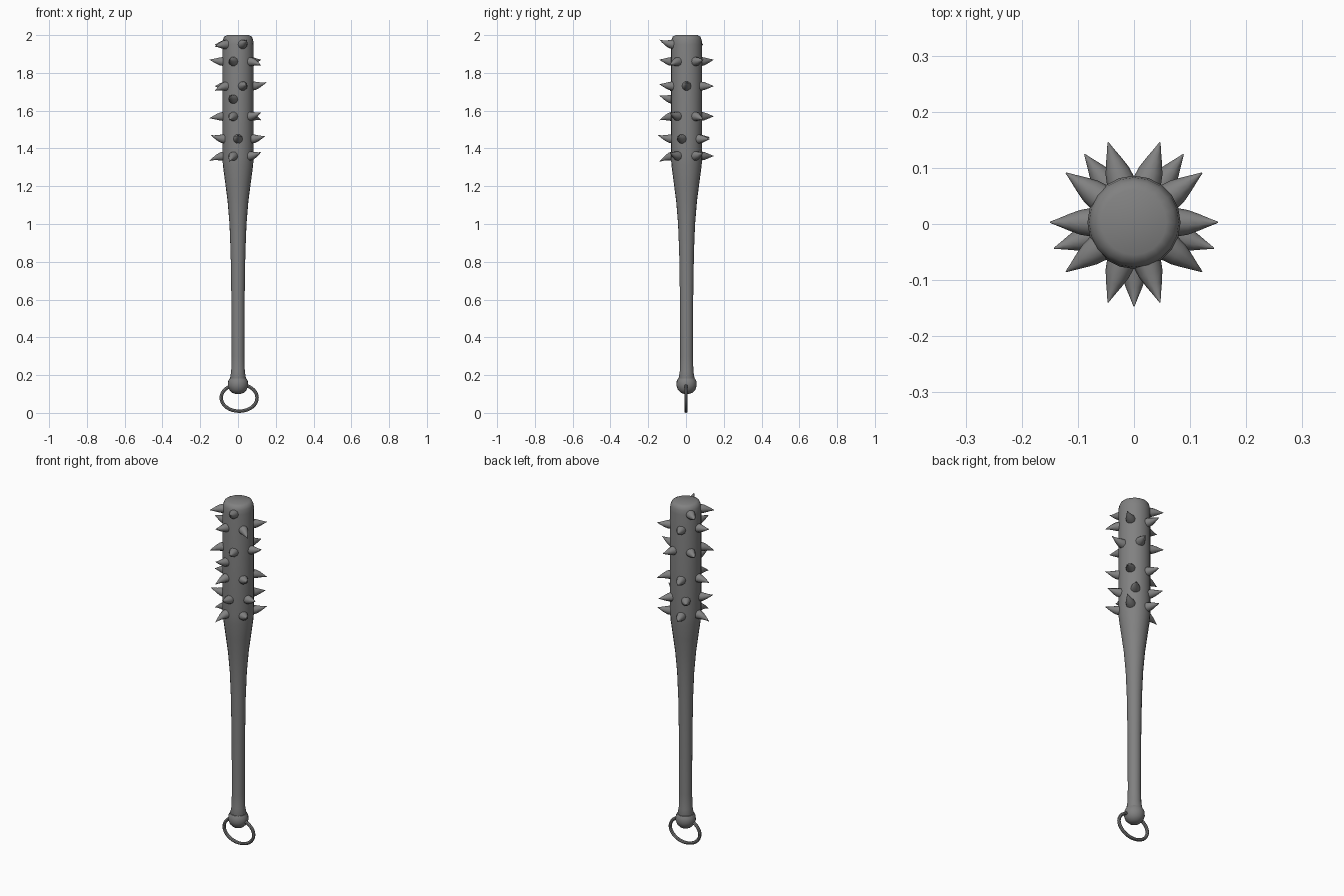
import bpy, bmesh
from math import sin, cos, pi, radians
from mathutils import Vector

cube = bpy.data.objects.get("Cube")
if cube:
    bpy.data.objects.remove(cube)

metal = bpy.data.materials.new("grey_metal")
metal.use_nodes = True
metal.diffuse_color = (0.22, 0.22, 0.22, 1)
metal.node_tree.nodes["Principled BSDF"].inputs["Base Color"].default_value = metal.diffuse_color

CENTRE_Y = 0.003


def skin(name, rings, closed=False, angle=40):
    """Join rings of points into one surface, capping the ends unless closed."""
    bm = bmesh.new()
    loops = [[bm.verts.new(p) for p in ring] for ring in rings]
    pairs = list(zip(loops, loops[1:]))
    if closed:
        pairs.append((loops[-1], loops[0]))
    else:
        bm.faces.new(loops[0])
        bm.faces.new(loops[-1])
    for a, b in pairs:
        n = len(a)
        for i in range(n):
            j = (i + 1) % n
            bm.faces.new((a[i], a[j], b[j], b[i]))
    bmesh.ops.recalc_face_normals(bm, faces=bm.faces)
    mesh = bpy.data.meshes.new(name)
    bm.to_mesh(mesh)
    bm.free()
    obj = bpy.data.objects.new(name, mesh)
    bpy.context.collection.objects.link(obj)
    mesh.materials.append(metal)
    bpy.ops.object.select_all(action='DESELECT')
    obj.select_set(True)
    bpy.context.view_layer.objects.active = obj
    bpy.ops.object.shade_smooth_by_angle(angle=radians(angle))
    return obj


def circle(centre, u, v, radius, sides):
    return [centre + (u * cos(2 * pi * i / sides) + v * sin(2 * pi * i / sides)) * radius
            for i in range(sides)]


X, Y, Z = Vector((1, 0, 0)), Vector((0, 1, 0)), Vector((0, 0, 1))


def lathe(name, profile, sides=20):
    return skin(name, [circle(Vector((0, CENTRE_Y, z)), X, Y, r, sides) for r, z in profile])


# Tapered club body with a rounded top
lathe("club_body", [(0.036, 0.16), (0.042, 0.185), (0.036, 0.22), (0.034, 0.3), (0.035, 0.6),
                    (0.039, 0.85), (0.045, 1.0), (0.055, 1.12), (0.068, 1.22), (0.08, 1.31),
                    (0.083, 1.36), (0.083, 1.95), (0.08, 1.975), (0.073, 1.992), (0.058, 2.0)])

# Round pommel with a lip
lathe("pommel", [(0.012, 0.1), (0.03, 0.106), (0.046, 0.122), (0.054, 0.145),
                 (0.052, 0.168), (0.045, 0.182), (0.03, 0.185)])

# Oval ring through the pommel
rings = []
for k in range(32):
    t = 2 * pi * k / 32
    out = (X * cos(t) + Z * sin(t)).normalized()
    rings.append(circle(Vector((0.006 + 0.095 * cos(t), 0, 0.08 + 0.071 * sin(t))), out, Y, 0.009, 8))
skin("pommel_ring", rings, closed=True)


def spike(name, azimuth, z, lift):
    """Curved horn pointing outwards, its tip bent up or down by lift."""
    a = radians(azimuth)
    out, side = Vector((cos(a), sin(a), 0)), Vector((-sin(a), cos(a), 0))
    rings = []
    for t, r in ((0, 0.026), (0.3, 0.022), (0.55, 0.015), (0.8, 0.007), (1, 0.001)):
        centre = Vector((0, CENTRE_Y, z)) + out * (0.073 + 0.077 * t) + Z * lift * t * t
        rings.append(circle(centre, side, Z, r, 10))
    skin(name, rings, angle=60)


# Rows of spikes: height, first azimuth, tip lift of each spike a fifth of a turn apart
rows = [
    (1.36, -108, (-0.03, 0.02, 0.02, 0.0, -0.025)),
    (1.45, -90, (0.02, 0.015, 0.0, 0.01, 0.02)),
    (1.57, -108, (-0.02, 0.02, -0.02, 0.0, -0.01)),
    (1.66, -108, (0.02,)),
    (1.73, -216, (0.0, -0.025, 0.01, 0.02, 0.0)),
    (1.86, -108, (0.01, -0.02, 0.01, 0.01, 0.01)),
    (1.95, 144, (0.0, -0.01, 0.025)),
]
for row, (z, start, lifts) in enumerate(rows, 1):
    for i, lift in enumerate(lifts):
        spike(f"spike_row{row}_{i + 1}", start + 72 * i, z, lift)
